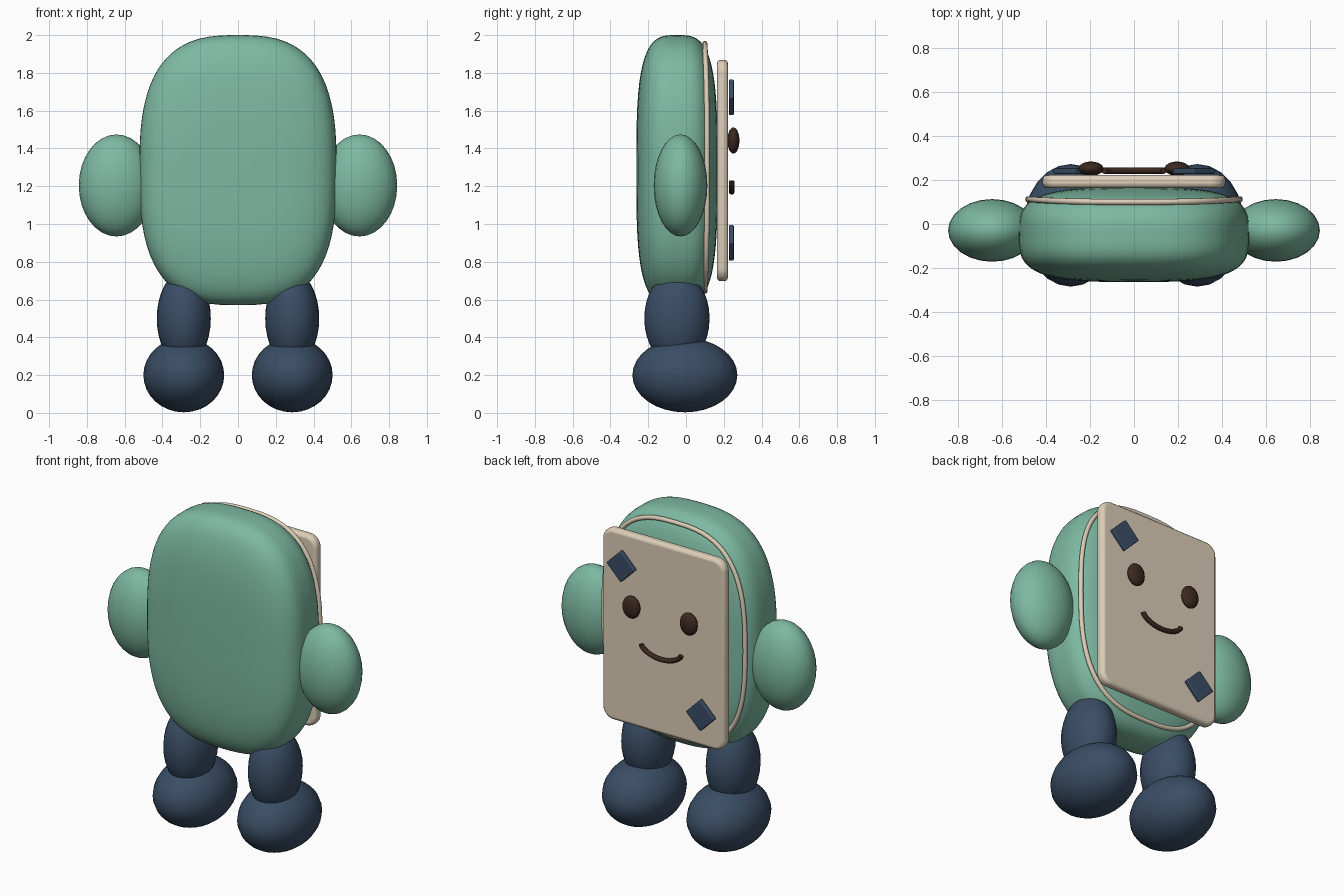
import bpy
import bmesh
from math import cos, sin, pi, radians
from mathutils import Matrix

if "Cube" in bpy.data.objects:
    bpy.data.objects.remove(bpy.data.objects["Cube"], do_unlink=True)


def material(name, color):
    mat = bpy.data.materials.new(name)
    mat.use_nodes = True
    mat.diffuse_color = (*color, 1)
    bsdf = next(n for n in mat.node_tree.nodes if n.type == 'BSDF_PRINCIPLED')
    bsdf.inputs["Base Color"].default_value = (*color, 1)
    return mat


GREEN = material("soft_green", (0.205, 0.485, 0.36))
NAVY = material("navy_blue", (0.042, 0.075, 0.13))
CREAM = material("warm_cream", (0.72, 0.62, 0.48))
BROWN = material("dark_brown", (0.045, 0.022, 0.014))


def finish(name, data, mat):
    data.materials.append(mat)
    obj = bpy.data.objects.new(name, data)
    bpy.context.collection.objects.link(obj)
    return obj


def mesh_from(bm, name, mat):
    mesh = bpy.data.meshes.new(name)
    bm.to_mesh(mesh)
    bm.free()
    mesh.shade_smooth()
    return finish(name, mesh, mat)


def ellipsoid(name, center, radii, mat):
    bm = bmesh.new()
    bmesh.ops.create_uvsphere(bm, u_segments=24, v_segments=16, radius=1)
    bm.transform(Matrix.Translation(center) @ Matrix.Diagonal((*radii, 1)))
    return mesh_from(bm, name, mat)


def slab(name, center, size, mat, corner=0, edge=0.01, spin=0):
    """Box with optional rounded outline corners and softened rims."""
    bm = bmesh.new()
    bmesh.ops.create_cube(bm, size=1)
    bm.transform(Matrix.Diagonal((*size, 1)))
    if corner:
        upright = [e for e in bm.edges
                   if abs(e.verts[0].co.y - e.verts[1].co.y) > size[1] / 2]
        bmesh.ops.bevel(bm, geom=upright, offset=corner, segments=6,
                        profile=0.5, affect='EDGES')
    bm.transform(Matrix.Translation(center) @ Matrix.Rotation(radians(spin), 4, 'Y'))
    obj = mesh_from(bm, name, mat)
    mod = obj.modifiers.new("soft_rim", 'BEVEL')
    mod.width, mod.segments, mod.limit_method = edge, 3, 'ANGLE'
    mod.angle_limit = radians(40)
    bpy.ops.object.select_all(action='DESELECT')
    obj.select_set(True)
    bpy.context.view_layer.objects.active = obj
    bpy.ops.object.shade_smooth_by_angle(angle=radians(40))
    return obj


def tube(name, points, radius, mat, cyclic=False):
    curve = bpy.data.curves.new(name, 'CURVE')
    curve.dimensions = '3D'
    curve.bevel_depth, curve.bevel_resolution = radius, 3
    curve.use_fill_caps = True
    spline = curve.splines.new('POLY')
    spline.points.add(len(points) - 1)
    for p, co in zip(spline.points, points):
        p.co = (*co, 1)
    spline.use_cyclic_u = cyclic
    spline.use_smooth = True
    return finish(name, curve, mat)


# Pillow-shaped body: a gridded cube projected onto a rounded box
OUTLINE, DEPTH = 2.8, 3.4
bm = bmesh.new()
bmesh.ops.create_cube(bm, size=2)
bmesh.ops.subdivide_edges(bm, edges=bm.edges[:], cuts=19, use_grid_fill=True)
for v in bm.verts:
    x, y, z = v.co
    r = (abs(x) ** OUTLINE + abs(z) ** OUTLINE) ** (1 / OUTLINE)
    v.co /= (r ** DEPTH + abs(y) ** DEPTH) ** (1 / DEPTH)
bm.transform(Matrix.Translation((0, -0.048, 1.285))
             @ Matrix.Diagonal((0.522, 0.215, 0.715, 1)))
mesh_from(bm, "body", GREEN)


# Piping that runs around the body
def power(t):
    return abs(t) ** (2 / OUTLINE) * (1 if t > 0 else -1)


ring = []
for i in range(72):
    a = 2 * pi * i / 72
    ring.append((0.48 * power(cos(a)), 0.1 + 0.012 * cos(a) ** 2,
                 1.3 + 0.656 * power(sin(a))))
tube("body_piping", ring, 0.0135, CREAM, cyclic=True)

# Face panel with its corner patches
slab("face_panel", (0, 0.193, 1.283), (0.83, 0.058, 1.172), CREAM,
     corner=0.07, edge=0.02)
slab("upper_patch", (0.27, 0.24, 1.67), (0.137, 0.026, 0.137), NAVY, edge=0.006, spin=45)
slab("lower_patch", (-0.27, 0.24, 0.9), (0.137, 0.026, 0.137), NAVY, edge=0.006, spin=45)

# Smile
smile = [(0.135 * sin(t), 0.242, 1.227 - 0.058 * cos(t) ** 1.3)
         for t in (pi / 2 * 0.98 * k / 12 for k in range(-12, 13))]
tube("smile", smile, 0.0145, BROWN)

# Paired eyes, arms, legs and feet
for side, s in (("left", 1), ("right", -1)):
    ellipsoid(side + "_eye", (s * 0.195, 0.251, 1.442), (0.057, 0.032, 0.069), BROWN)
    ellipsoid(side + "_arm", (s * 0.643, -0.029, 1.204), (0.2, 0.142, 0.27), GREEN)
    ellipsoid(side + "_leg", (s * 0.287, -0.048, 0.5), (0.143, 0.173, 0.25), NAVY)
    ellipsoid(side + "_foot", (s * 0.287, -0.006, 0.2), (0.214, 0.278, 0.197), NAVY)
